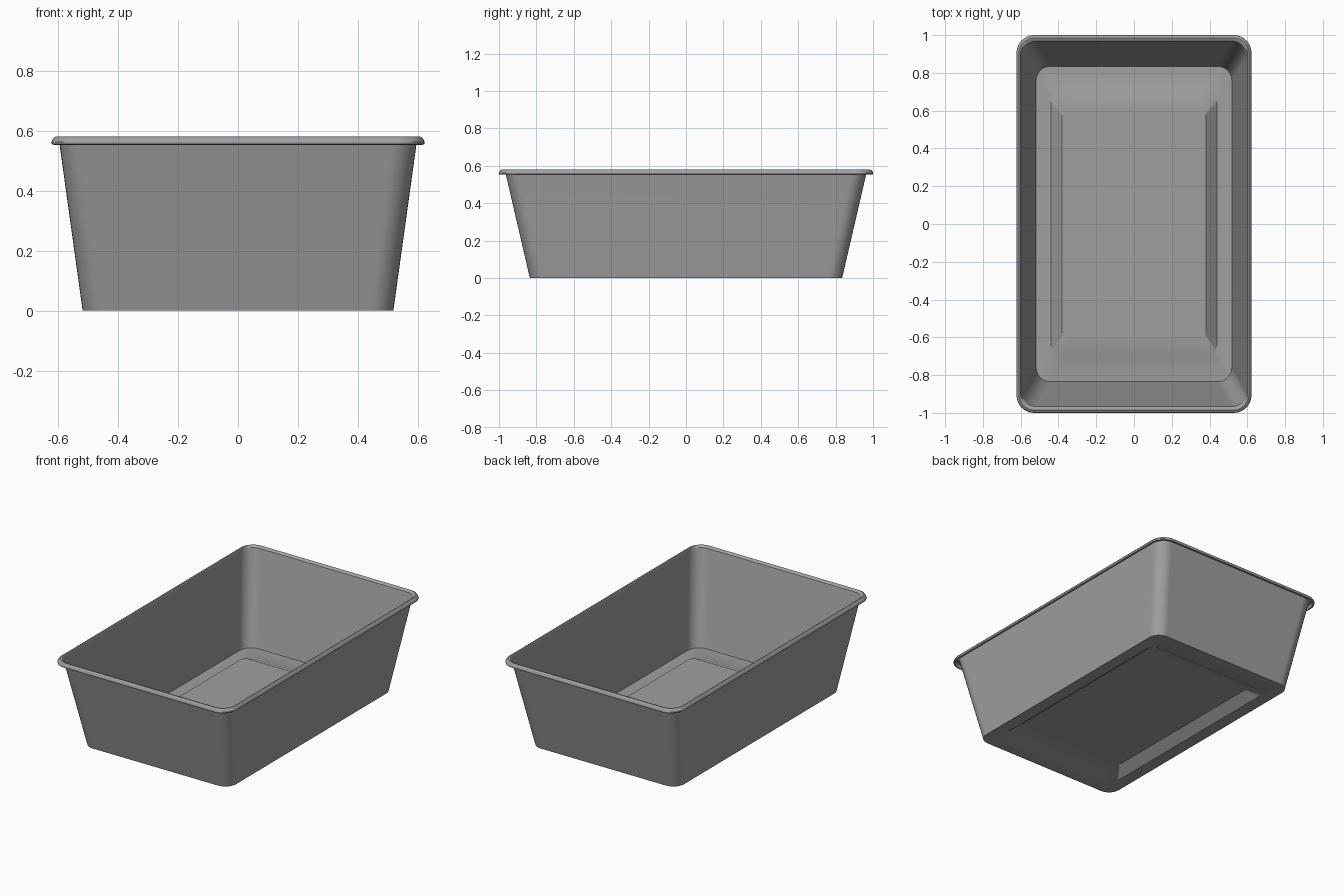
import bpy
import bmesh
from math import sin, cos, pi

cube = bpy.data.objects.get("Cube")
if cube:
    bpy.data.objects.remove(cube, do_unlink=True)

CORNER_STEPS = 8


def rounded_ring(bm, half_x, half_y, z, radius):
    """Vertices of a rounded rectangle, counter-clockwise from above."""
    ring = []
    for corner, (sx, sy) in enumerate([(1, 1), (-1, 1), (-1, -1), (1, -1)]):
        for i in range(CORNER_STEPS + 1):
            a = (corner + i / CORNER_STEPS) * pi / 2
            ring.append(bm.verts.new((sx * (half_x - radius) + radius * cos(a),
                                      sy * (half_y - radius) + radius * sin(a), z)))
    return ring


def bridge(bm, outer, inner):
    n = len(outer)
    for i in range(n):
        j = (i + 1) % n
        bm.faces.new((outer[i], outer[j], inner[j], inner[i]))


metal = bpy.data.materials.new("grey metal")
metal.use_nodes = True
grey = (0.35, 0.35, 0.35, 1)
metal.diffuse_color = grey
metal.node_tree.nodes["Principled BSDF"].inputs["Base Color"].default_value = grey

# Sheet section from the lip's hem, over the rim, down the wall, to the raised floor panel
section = [
    (0.612, 0.990, 0.553, 0.085),
    (0.621, 0.999, 0.555, 0.092),
    (0.622, 1.000, 0.563, 0.093),
    (0.617, 0.995, 0.574, 0.090),
    (0.609, 0.986, 0.580, 0.085),
    (0.602, 0.976, 0.578, 0.082),
    (0.597, 0.967, 0.570, 0.080),
    (0.518, 0.835, 0.000, 0.075),
    (0.440, 0.700, 0.000, 0.065),
    (0.380, 0.602, 0.050, 0.030),
]

bm = bmesh.new()
rings = [rounded_ring(bm, *row) for row in section]
for outer, inner in zip(rings, rings[1:]):
    bridge(bm, outer, inner)
bm.faces.new(rings[-1])

mesh = bpy.data.meshes.new("baking_pan")
bm.to_mesh(mesh)
bm.free()
mesh.materials.append(metal)
pan = bpy.data.objects.new("baking_pan", mesh)
bpy.context.collection.objects.link(pan)

# Smooth corners and lip, flat walls and floor
bpy.ops.object.select_all(action="DESELECT")
pan.select_set(True)
bpy.context.view_layer.objects.active = pan
bpy.ops.object.shade_smooth_by_angle(angle=pi / 6)
normals = pan.modifiers.new("even_shading", "WEIGHTED_NORMAL")
normals.keep_sharp = True
